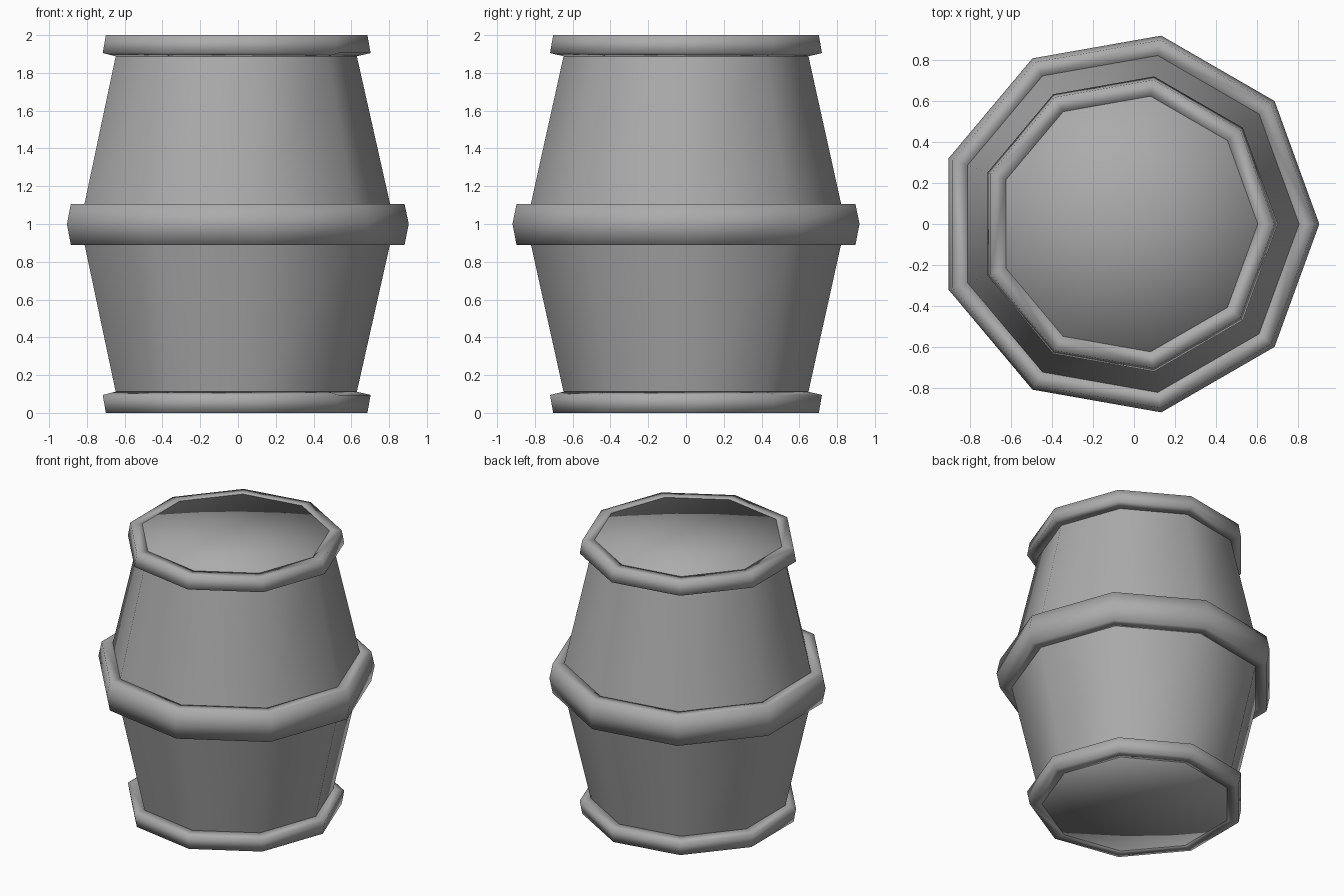
import bpy, bmesh, math

cube = bpy.data.objects.get("Cube")
if cube:
    bpy.data.objects.remove(cube, do_unlink=True)

SIDES = 9
CENTRE_X = -0.029      # puts the nine-sided outline evenly about x = 0
END_R, BELLY_R = 0.633, 0.858
GREY = (0.41, 0.41, 0.41, 1)

grey = bpy.data.materials.new("plain grey")
grey.use_nodes = True
grey.diffuse_color = GREY
grey.node_tree.nodes["Principled BSDF"].inputs["Base Color"].default_value = GREY


def body_radius(z):
    """Radius of the tapered body at a height."""
    return BELLY_R + (END_R - BELLY_R) * abs(z - 1)


def lathe(name, profile, closed):
    """Spin (radius, height) points round the barrel axis; cap the ends if open."""
    bm = bmesh.new()
    loops = []
    for r, z in profile:
        angles = [math.tau * i / SIDES for i in range(SIDES)]
        loops.append([bm.verts.new((CENTRE_X + r * math.cos(a), r * math.sin(a), z))
                      for a in angles])
    pairs = list(zip(loops, loops[1:]))
    if closed:
        pairs.append((loops[-1], loops[0]))
    else:
        caps = [bm.faces.new(loops[0]), bm.faces.new(loops[-1])]
        bmesh.ops.poke(bm, faces=caps)
    for low, high in pairs:
        for i in range(SIDES):
            j = (i + 1) % SIDES
            bm.faces.new((low[i], low[j], high[j], high[i]))
    bmesh.ops.recalc_face_normals(bm, faces=bm.faces[:])
    for face in bm.faces:
        face.smooth = True
    mesh = bpy.data.meshes.new(name)
    bm.to_mesh(mesh)
    bm.free()
    mesh.materials.append(grey)
    obj = bpy.data.objects.new(name, mesh)
    bpy.context.collection.objects.link(obj)
    return obj


# Tapered body with flat ends and an edge loop under each band edge
heights = [0, 0.112, 0.89, 1, 1.105, 1.888, 2]
lathe("barrel_body", [(body_radius(z), z) for z in heights], False)

# Wide band round the belly
lathe("middle_band", [(body_radius(0.89), 0.89), (0.911, 0.89), (0.933, 1.0),
                      (0.911, 1.105), (body_radius(1.105), 1.105)], True)

# Matching rims at both ends, flush with the flat ends
rim = [(END_R, 0), (0.714, 0), (0.731, 0.095), (body_radius(0.112), 0.112)]
lathe("bottom_rim", rim, True)
lathe("top_rim", [(r, 2 - z) for r, z in rim], True)
